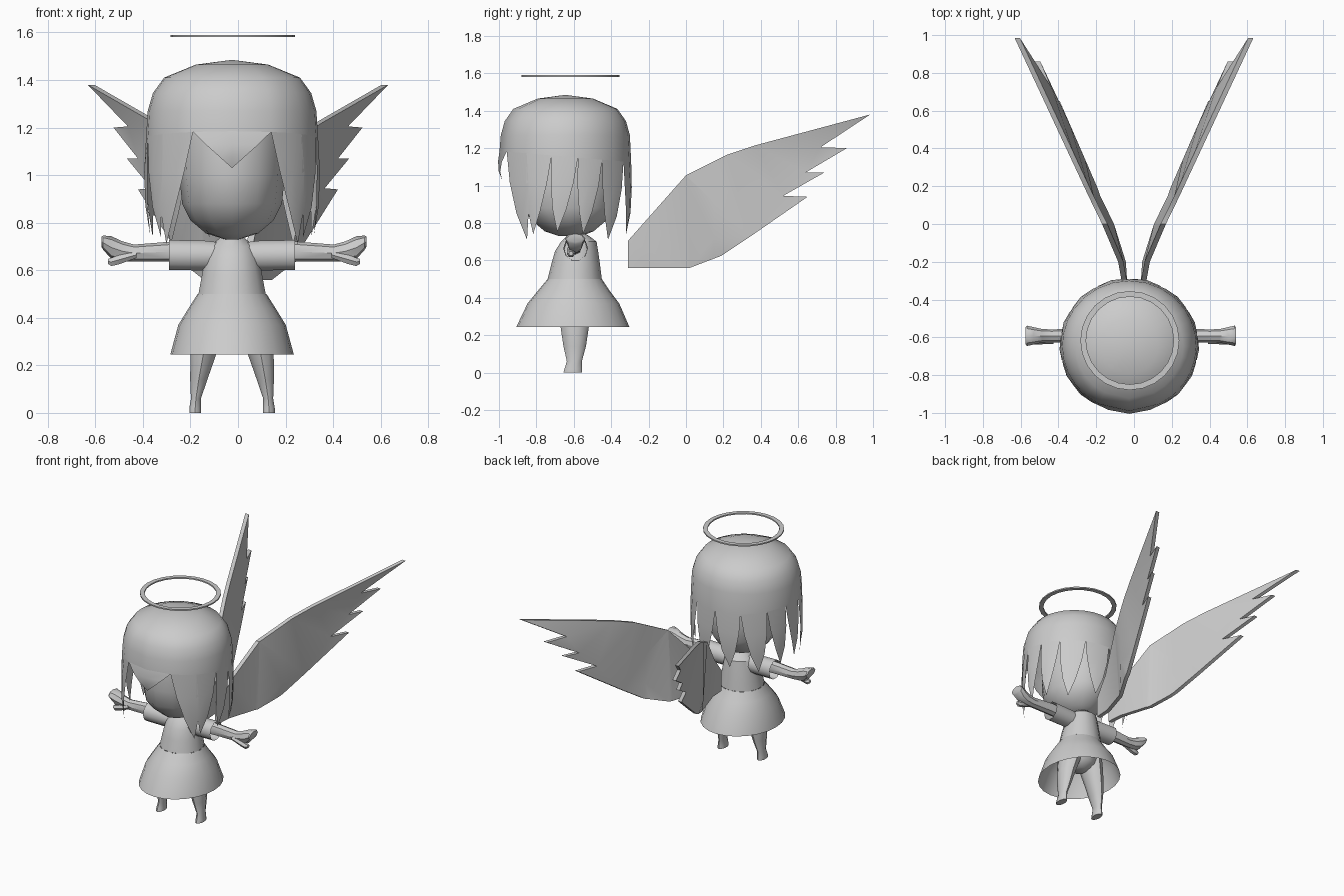
import bpy, bmesh, math
from mathutils import Vector

if "Cube" in bpy.data.objects:
    bpy.data.objects.remove(bpy.data.objects["Cube"])

CX = -0.025  # body centre line
grey = bpy.data.materials.new("plain grey")
grey.diffuse_color = (0.6, 0.6, 0.6, 1)
grey.use_nodes = True
grey.node_tree.nodes["Principled BSDF"].inputs["Base Color"].default_value = grey.diffuse_color


def finish(name, bm, angle=40, recalc=True):
    if recalc:
        bmesh.ops.recalc_face_normals(bm, faces=bm.faces)
    me = bpy.data.meshes.new(name)
    bm.to_mesh(me)
    bm.free()
    me.materials.append(grey)
    ob = bpy.data.objects.new(name, me)
    bpy.context.collection.objects.link(ob)
    bpy.ops.object.select_all(action='DESELECT')
    ob.select_set(True)
    bpy.context.view_layer.objects.active = ob
    bpy.ops.object.shade_smooth_by_angle(angle=math.radians(angle))
    return ob


def loft(name, rings, n=16, axis='z', caps=(True, True), angle=40):
    """Rings are (centre, radius_a, radius_b), across z or across x."""
    bm = bmesh.new()
    loops = []
    for c, a, b in rings:
        loop = []
        for i in range(n):
            t = 2 * math.pi * i / n - math.pi / 2
            u, v = a * math.cos(t), b * math.sin(t)
            off = Vector((u, v, 0)) if axis == 'z' else Vector((0, v, u))
            loop.append(bm.verts.new(Vector(c) + off))
        loops.append(loop)
    for p, q in zip(loops, loops[1:]):
        for i in range(n):
            j = (i + 1) % n
            bm.faces.new((p[i], p[j], q[j], q[i]))
    if caps[0]:
        bm.faces.new(loops[0][::-1])
    if caps[1]:
        bm.faces.new(loops[-1])
    return finish(name, bm, angle)


# Head with a narrow chin
loft("head", [((CX, y, z), a, b) for z, a, b, y in [
    (0.73, 0.03, 0.06, -0.62), (0.755, 0.11, 0.13, -0.625), (0.81, 0.175, 0.195, -0.625),
    (0.88, 0.21, 0.25, -0.63), (1.0, 0.222, 0.265, -0.635), (1.15, 0.225, 0.265, -0.635),
    (1.3, 0.2, 0.24, -0.635), (1.38, 0.12, 0.14, -0.635)]], 12)

# Hair cap; its rim columns match the locks below
HY = -0.645
half = [27, 54, 78, 101, 124, 152]
edges = [-27] + half + [180] + [360 - d for d in reversed(half)]  # degrees from the front
mids = [(a + b) / 2 for a, b in zip(edges, edges[1:])]


def hair_point(deg, r, z):
    t = math.radians(deg)
    return Vector((CX + 0.362 * r * math.sin(t), HY - 0.352 * r * math.cos(t), z))


def rim_z(deg):
    return 1.155 + 0.03 * math.cos(math.radians(deg))


cols = sorted(edges[:-1] + mids)
levels = [(1.0, 0), (0.98, 1.27), (0.92, 1.345), (0.79, 1.41), (0.42, 1.465)]
bm = bmesh.new()
loops = [[bm.verts.new(hair_point(d, r, z or rim_z(d))) for d in cols] for r, z in levels]
top = bm.verts.new((CX, HY, 1.485))
n = len(cols)
for i in range(n):
    j = (i + 1) % n
    for p, q in zip(loops, loops[1:]):
        bm.faces.new((p[i], p[j], q[j], q[i]))
    bm.faces.new((loops[-1][i], loops[-1][j], top))
finish("hair_cap", bm, 50)

# Hanging locks, each tapering to a tip
bm = bmesh.new()
tips = [1.03, 0.71, 0.74, 0.75, 0.74, 0.71, 0.74]
for k, (e, e2) in enumerate(zip(edges, edges[1:])):
    w, mid = e2 - e, (e + e2) / 2
    m = min(k, 13 - k)
    tip = tips[m]
    lean = -0.3 * w * math.sin(math.radians(mid))  # sweep towards the face
    if m == 0:
        lean = 0
    elif m == 1:
        lean = 0.45 * w * (1 if k == 1 else -1)  # sweep clear of the face
    rows = []
    for f, wide, r in [(0, 1, 1), (0.35, 0.85, 1.01), (0.7, 0.52, 1.0)]:
        if m == 0:
            wide = 1 - f
        c = mid + lean * f
        rows.append([bm.verts.new(hair_point(c + s * w * wide / 2, r + (0.012 if s == 0 and f else 0),
                                             (1 - f) * rim_z(mid + s * w / 2) + f * tip))
                     for s in (-1, 0, 1)])
    end = bm.verts.new(hair_point(mid + lean, 0.96, tip))
    for p, q in zip(rows, rows[1:]):
        for i in (0, 1):
            bm.faces.new((q[i], q[i + 1], p[i + 1], p[i]))
    for i in (0, 1):
        bm.faces.new((end, rows[-1][i + 1], rows[-1][i]))
finish("hair_locks", bm, 50, recalc=False)

# Halo: flat ring
loft("halo", [((-0.022, -0.617, z), r, r) for r, z in [
    (0.232, 1.581), (0.262, 1.581), (0.262, 1.59), (0.232, 1.59), (0.232, 1.581)]],
    24, caps=(False, False), angle=30)

# Dress: torso with neck, and an open skirt
loft("torso", [((CX, y, z), a, b) for z, a, b, y in [
    (0.5, 0.145, 0.145, -0.595), (0.58, 0.13, 0.13, -0.59), (0.65, 0.115, 0.115, -0.585),
    (0.70, 0.1, 0.095, -0.573), (0.73, 0.06, 0.06, -0.577), (0.75, 0.035, 0.035, -0.59),
    (0.8, 0.035, 0.035, -0.6)]], 14)
loft("skirt", [((CX, y, z), a, b) for z, a, b, y in [
    (0.245, 0.26, 0.302, -0.605), (0.37, 0.226, 0.245, -0.602), (0.44, 0.183, 0.19, -0.6),
    (0.5, 0.145, 0.145, -0.595)]], 24, caps=(False, False))
loft("hips", [((CX, -0.6, z), a, b) for z, a, b in [
    (0.3, 0.04, 0.05), (0.34, 0.11, 0.1), (0.42, 0.14, 0.13), (0.5, 0.13, 0.13)]], 12)

# Limbs on both sides
AX = -0.017
for side, s in (("right", -1), ("left", 1)):
    loft(side + "_leg", [((CX + s * o, y, z), a, b) for o, y, z, a, b in [
        (0.155, -0.605, 0, 0.026, 0.05), (0.155, -0.603, 0.02, 0.026, 0.047),
        (0.152, -0.597, 0.06, 0.022, 0.04), (0.14, -0.595, 0.14, 0.038, 0.06),
        (0.122, -0.595, 0.24, 0.056, 0.075), (0.1, -0.595, 0.33, 0.068, 0.09),
        (0.08, -0.595, 0.42, 0.07, 0.1)]], 10)
    loft(side + "_sleeve", [((CX + s * o, -0.59, z), a, b) for o, z, a, b in [
        (0.05, 0.66, 0.06, 0.06), (0.12, 0.662, 0.066, 0.062), (0.265, 0.664, 0.066, 0.066)]],
        10, 'x', (False, False))
    loft(side + "_arm", [((AX + s * o, -0.592, z), a, b) for o, z, a, b in [
        (0.1, 0.675, 0.045, 0.035), (0.27, 0.678, 0.042, 0.038), (0.42, 0.672, 0.036, 0.034),
        (0.47, 0.68, 0.042, 0.036), (0.515, 0.695, 0.048, 0.046), (0.55, 0.716, 0.03, 0.054),
        (0.557, 0.72, 0.022, 0.045)]], 8, 'x')
    loft(side + "_thumb", [((AX + s * o, -0.615, z), a, b) for o, z, a, b in [
        (0.41, 0.665, 0.015, 0.02), (0.48, 0.645, 0.022, 0.022), (0.515, 0.635, 0.02, 0.022),
        (0.53, 0.637, 0.012, 0.012)]], 6, 'x')

# Wings: feathered outline (y, z, inward shift) given thickness
outline = [(-0.31, 0.56, 0), (-0.31, 0.705, 0), (0, 1.055, 0), (0.22, 1.165, 0), (0.37, 1.215, 0),
           (0.985, 1.38, 0), (0.72, 1.205, .045), (0.86, 1.2, .05), (0.64, 1.07, .05),
           (0.74, 1.07, .05), (0.52, 0.945, .05), (0.65, 0.94, .055), (0.34, 0.725, .045),
           (0.19, 0.625, .04), (0.02, 0.56, .035)]
curve = [(-0.31, 0.05), (-0.2, 0.07), (0, 0.155), (0.15, 0.228), (1.0, 0.625)]
THICK = 0.028


def wing_x(y):
    for (a, xa), (b, xb) in zip(curve, curve[1:]):
        if y <= b:
            return xa + (xb - xa) * (y - a) / (b - a)
    return curve[-1][1]


def low_shift(y, z):
    """Inward shift for points made by the cuts."""
    return 0.035 * max(0, min(1, (y + 0.31) / 0.3)) * (1 if z < 0.65 else 0)


shift = {(round(y, 3), round(z, 3)): d for y, z, d in outline}
for side, s in (("right", -1), ("left", 1)):
    bm = bmesh.new()
    face = bm.faces.new([bm.verts.new((0, y, z)) for y, z, d in outline])
    bm.normal_update()
    bmesh.ops.triangulate(bm, faces=[face])
    # bend across the span
    for y0 in (-0.2, 0.0, 0.15):
        bmesh.ops.bisect_plane(bm, geom=bm.verts[:] + bm.edges[:] + bm.faces[:],
                               plane_co=(0, y0, 0), plane_no=(0, 1, 0))
    for v in bm.verts:
        y, z = v.co.y, v.co.z
        d = shift.get((round(y, 3), round(z, 3)), low_shift(y, z))
        v.co.x = s * (wing_x(y) - d) - THICK / 2
    back = bmesh.ops.extrude_face_region(bm, geom=bm.faces[:], use_keep_orig=True)
    for v in back["geom"]:
        if isinstance(v, bmesh.types.BMVert):
            v.co.x += THICK
    finish(side + "_wing", bm, 30)
